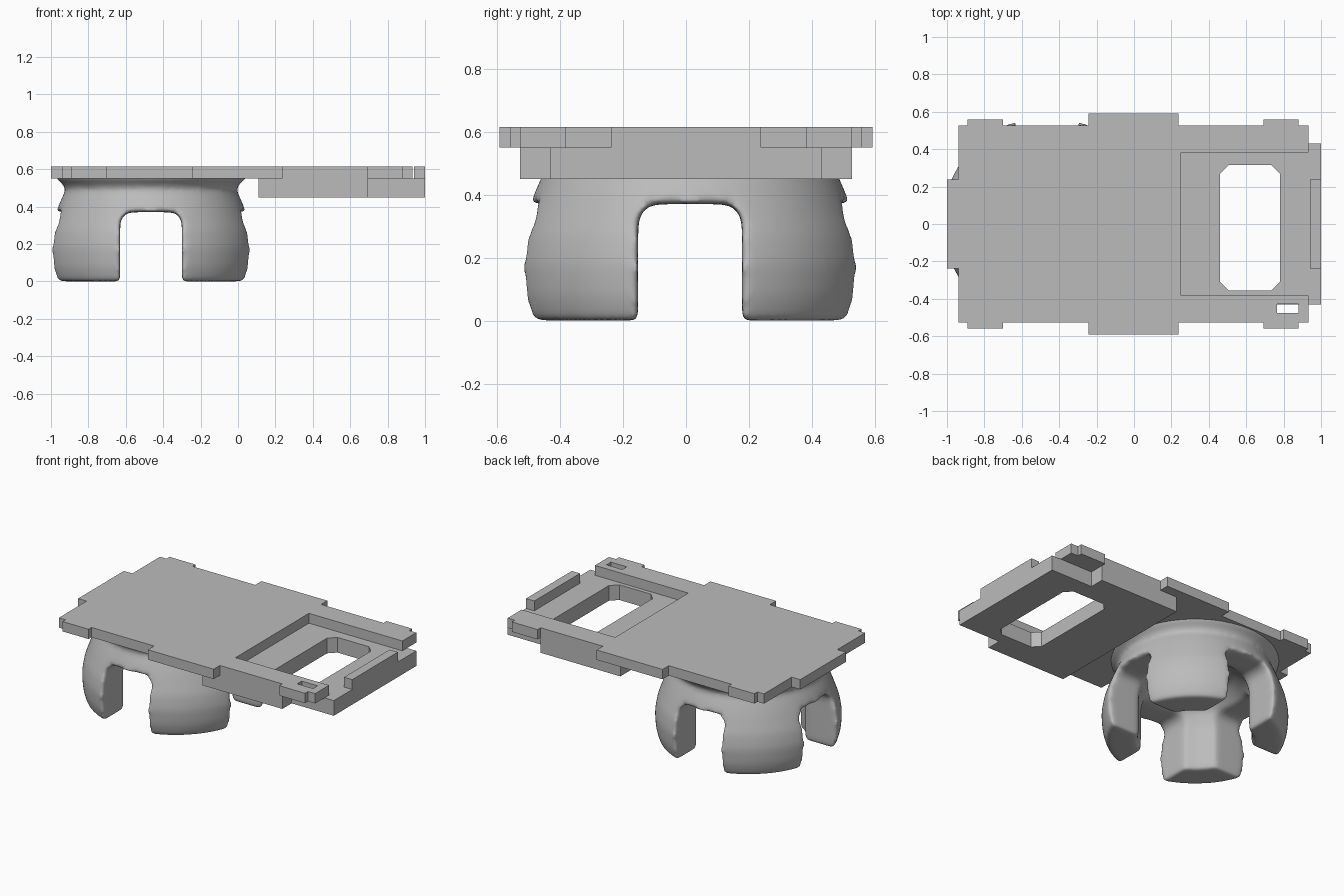
import bpy, bmesh, math
from mathutils import Matrix

cube = bpy.data.objects.get("Cube")
if cube:
    bpy.data.objects.remove(cube)

grey = bpy.data.materials.new("plain grey")
grey.use_nodes = True
grey.diffuse_color = (0.5, 0.5, 0.5, 1)
grey.node_tree.nodes["Principled BSDF"].inputs["Base Color"].default_value = (0.5, 0.5, 0.5, 1)


def prism(name, loops, z0, z1):
    """Flat outline with holes, extruded from z0 to z1."""
    curve = bpy.data.curves.new(name, "CURVE")
    curve.dimensions = "2D"
    curve.fill_mode = "BOTH"
    curve.extrude = (z1 - z0) / 2
    for pts in loops:
        s = curve.splines.new("POLY")
        s.points.add(len(pts) - 1)
        for p, (x, y) in zip(s.points, pts):
            p.co = (x, y, 0, 1)
        s.use_cyclic_u = True
    temp = bpy.data.objects.new(name, curve)
    bpy.context.collection.objects.link(temp)
    bpy.context.view_layer.update()
    mesh = bpy.data.meshes.new_from_object(temp.evaluated_get(bpy.context.evaluated_depsgraph_get()))
    bpy.data.objects.remove(temp)
    mesh.transform(Matrix.Translation((0, 0, (z0 + z1) / 2)))
    bm = bmesh.new()
    bm.from_mesh(mesh)
    bmesh.ops.remove_doubles(bm, verts=bm.verts, dist=0.0001)
    bmesh.ops.recalc_face_normals(bm, faces=bm.faces)
    bm.to_mesh(mesh)
    bm.free()
    for p in mesh.polygons:
        p.use_smooth = False
    mesh.materials.clear()
    mesh.materials.append(grey)
    obj = bpy.data.objects.new(name, mesh)
    bpy.context.collection.objects.link(obj)
    return obj


def rect(x0, x1, y0, y1):
    return [(x0, y0), (x1, y0), (x1, y1), (x0, y1)]


def both_sides(half):
    """Close a half outline by mirroring it in y."""
    return half + [(x, -y) for x, y in reversed(half)]


# Top plate with edge tabs, an open recess and a small slot
plate_half = [(-1, .238), (-.938, .238), (-.938, .527), (-.89, .527), (-.89, .558),
              (-.7, .558), (-.7, .527), (-.243, .527), (-.243, .592), (.237, .592),
              (.237, .527), (.693, .527), (.693, .558), (.88, .558), (.88, .527),
              (.932, .527), (.932, .382), (.25, .382)]
prism("top_plate", [both_sides(plate_half), rect(.765, .88, -.475, -.428)], .55, .615)

# Lower block with an eight-sided window
block_half = [(.11, .527), (.693, .527), (.693, .43), (1, .43)]
wx0, wx1, wy0, wy1, c = .46, .78, -.355, .315, .045
window = [(wx0 + c, wy0), (wx1 - c, wy0), (wx1, wy0 + c), (wx1, wy1 - c),
          (wx1 - c, wy1), (wx0 + c, wy1), (wx0, wy1 - c), (wx0, wy0 + c)]
prism("lower_block", [both_sides(block_half), window], .45, .55)

# Raised bar at the open end of the recess
prism("end_bar", [rect(.94, 1, -.238, .238)], .54, .615)

# Round stand: a turned shell cut by two crossing arches
CX, CY = -.465, .013
profile = [(0, .59), (.515, .59), (.51, .55), (.47, .52), (.455, .49), (.48, .44),
           (.505, .38), (.545, .27), (.56, .18), (.553, .08), (.53, 0),
           (.34, 0), (.34, .28), (.31, .38), (.22, .45), (0, .46)]
bm = bmesh.new()
verts = [bm.verts.new((r, 0, z)) for r, z in profile]
edges = [bm.edges.new(pair) for pair in zip(verts, verts[1:])]
bmesh.ops.spin(bm, geom=verts + edges, cent=(0, 0, 0), axis=(0, 0, 1),
               angle=math.tau, steps=96, use_duplicate=False)
bmesh.ops.remove_doubles(bm, verts=bm.verts, dist=0.0005)
bmesh.ops.recalc_face_normals(bm, faces=bm.faces)
mesh = bpy.data.meshes.new("stand")
bm.to_mesh(mesh)
bm.free()
stand = bpy.data.objects.new("stand", mesh)
bpy.context.collection.objects.link(stand)
stand.location = (CX, CY, 0)
mesh.materials.append(grey)

# Arch cutters, hidden from the render
HALF, TOP, R = .165, .37, .06
arc = [(HALF - R + R * math.cos(a), TOP - R + R * math.sin(a))
       for a in (math.pi / 2 * i / 6 for i in range(7))]
arch = [(HALF, -.2)] + arc + [(-x, z) for x, z in reversed(arc)] + [(-HALF, -.2)]
for i, name in enumerate(("arch_cutter_front", "arch_cutter_side")):
    cutter = prism(name, [arch], -1, 1)
    cutter.data.transform(Matrix.Rotation(math.pi / 2 * i, 4, "Z") @ Matrix.Rotation(math.pi / 2, 4, "X"))
    cutter.location = stand.location
    cutter.hide_render = True
    cutter.hide_viewport = True
    cutter.display_type = "WIRE"
    cut = stand.modifiers.new(name, "BOOLEAN")
    cut.operation = "DIFFERENCE"
    cut.solver = "EXACT"
    cut.object = cutter

# Round over every edge of the stand
remesh = stand.modifiers.new("even_mesh", "REMESH")
remesh.mode = "VOXEL"
remesh.voxel_size = .014
remesh.use_smooth_shade = True
soften = stand.modifiers.new("soften", "SMOOTH")
soften.factor = .5
soften.iterations = 22
